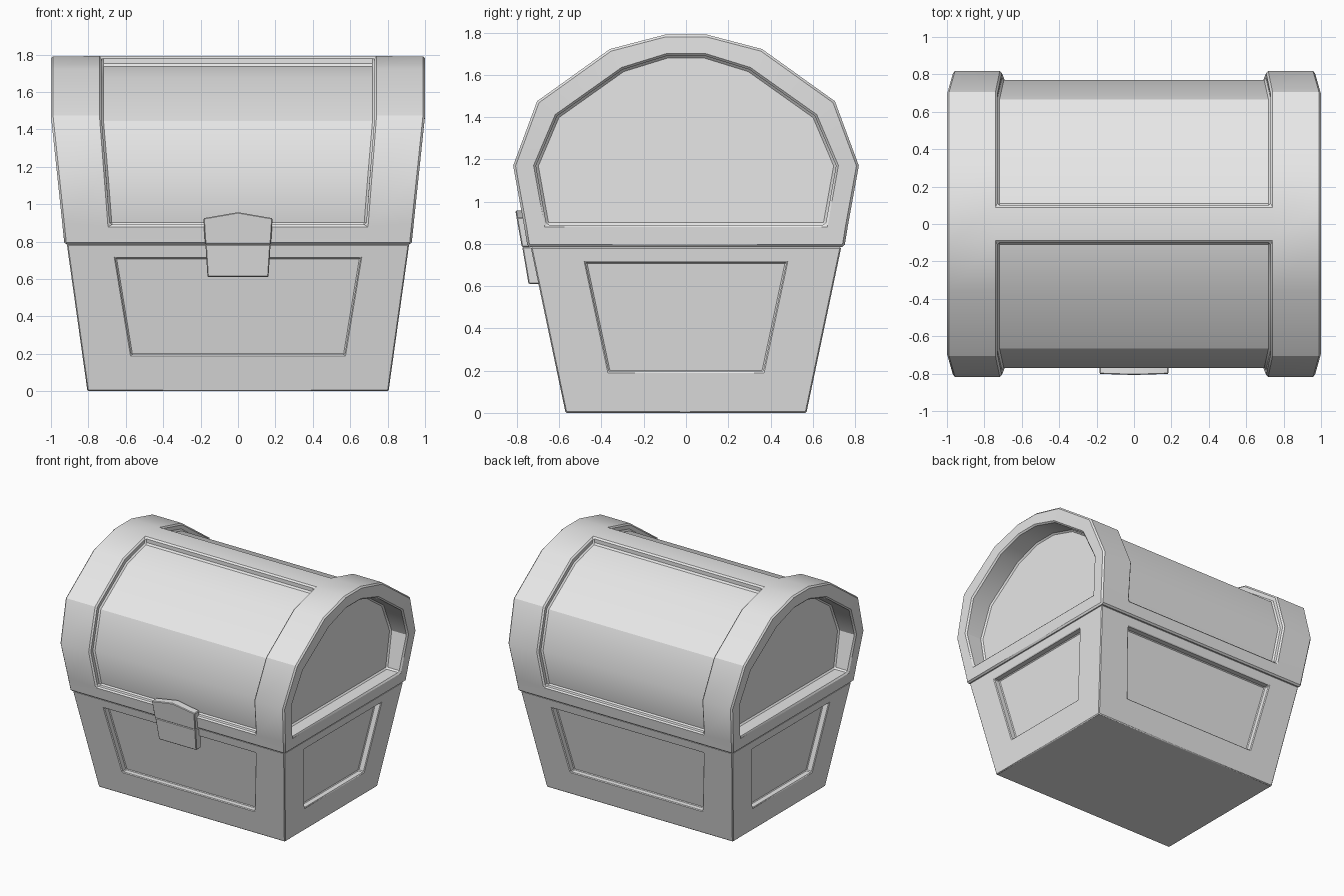
import bpy, bmesh, math

old = bpy.data.objects.get("Cube")
if old:
    bpy.data.objects.remove(old, do_unlink=True)

grey = bpy.data.materials.new("plain grey")
grey.use_nodes = True
grey.diffuse_color = (0.8, 0.8, 0.8, 1)
grey.node_tree.nodes["Principled BSDF"].inputs["Base Color"].default_value = (0.8, 0.8, 0.8, 1)


def recess(bm, faces, move):
    """Sink a group of faces: move() gives each vertex's sunken position."""
    group = set(faces)
    new = {v: bm.verts.new(move(v.co)) for v in {v for f in faces for v in f.verts}}
    rim = [e for e in {e for f in faces for e in f.edges}
           if sum(f in group for f in e.link_faces) == 1]
    for f in faces:
        bm.faces.new([new[v] for v in f.verts])
    for e in rim:
        a, b = e.verts
        bm.faces.new((a, b, new[b], new[a]))
    bmesh.ops.delete(bm, geom=faces, context='FACES')


def finish(bm, name, bevel):
    """Chamfer the hard edges, then make a smooth-by-angle object."""
    bmesh.ops.recalc_face_normals(bm, faces=bm.faces[:])
    hard = [e for e in bm.edges if e.is_manifold and e.calc_face_angle(0) > math.radians(40)]
    bmesh.ops.bevel(bm, geom=hard, offset=bevel, segments=1, affect='EDGES', clamp_overlap=True)
    mesh = bpy.data.meshes.new(name)
    bm.to_mesh(mesh)
    bm.free()
    mesh.materials.append(grey)
    ob = bpy.data.objects.new(name, mesh)
    bpy.context.collection.objects.link(ob)
    bpy.ops.object.select_all(action='DESELECT')
    ob.select_set(True)
    bpy.context.view_layer.objects.active = ob
    bpy.ops.object.shade_smooth_by_angle(angle=math.radians(32))
    return ob


# ---- Base: tapered box with a sunken panel on each side
SEAM = 0.785


def base_x(z):
    return 0.805 + 0.11 * z / SEAM


def base_y(z):
    return 0.57 + 0.165 * z / SEAM


bm = bmesh.new()
ring = [(-1, -1), (1, -1), (1, 1), (-1, 1)]
low = [bm.verts.new((sx * base_x(0), sy * base_y(0), 0)) for sx, sy in ring]
top = [bm.verts.new((sx * base_x(SEAM), sy * base_y(SEAM), SEAM)) for sx, sy in ring]
bm.faces.new(low)
bm.faces.new(top)
panels = []
for i in range(4):
    j = (i + 1) % 4
    outer = [low[i], low[j], top[j], top[i]]
    sx, sy = ring[i][0] + ring[j][0], ring[i][1] + ring[j][1]
    inner = []
    for v, z, wide, narrow in zip(outer, (0.195, 0.195, 0.712, 0.712),
                                  (0.57, 0.57, 0.655, 0.655), (0.365, 0.365, 0.475, 0.475)):
        if sy:
            p = (math.copysign(wide, v.co.x), math.copysign(base_y(z), sy), z)
        else:
            p = (math.copysign(base_x(z), sx), math.copysign(narrow, v.co.y), z)
        inner.append(bm.verts.new(p))
    for k in range(4):
        m = (k + 1) % 4
        bm.faces.new((outer[k], outer[m], inner[m], inner[k]))
    panels.append((bm.faces.new(inner), sx / 2, sy / 2))
for face, dx, dy in panels:
    recess(bm, [face], lambda c: (c.x - 0.05 * dx, c.y - 0.05 * dy, c.z))
finish(bm, "chest_base", 0.006)

# ---- Lid: arched shell, sunken front and back panels, deep end recesses
half = [(0.75, SEAM), (0.767, 0.89), (0.818, 1.17), (0.705, 1.475), (0.36, 1.722), (0.1, 1.79)]
sunk = [None, (0.718, 0.89), (0.77, 1.17), (0.665, 1.445), (0.337, 1.675), (0.1, 1.74)]
end = [(0.66, 0.89), (0.71, 1.17), (0.61, 1.405), (0.30, 1.625), (0.09, 1.69)]


def arch(points):
    return [(-y, z) for y, z in points] + [(y, z) for y, z in reversed(points)]


def end_x(z):
    return 0.928 + 0.072 * min(1, (z - SEAM) / 0.69)


def rim_x(z):
    return 0.685 + 0.045 * min(1, (z - 0.89) / 0.585)


bm = bmesh.new()
profile = arch(half)
n = len(profile)
cols = [[bm.verts.new((s * fx(z), y, z)) for y, z in profile]
        for s, fx in ((-1, end_x), (-1, rim_x), (1, rim_x), (1, end_x))]
front, back = [], []
for c in range(3):
    for i in range(n - 1):
        f = bm.faces.new((cols[c][i], cols[c + 1][i], cols[c + 1][i + 1], cols[c][i + 1]))
        if c == 1 and 1 <= i <= 4:
            front.append(f)
        elif c == 1 and 6 <= i <= 9:
            back.append(f)
# underside
bm.faces.new([c[0] for c in cols] + [c[-1] for c in reversed(cols)])
# arched end frames
ends = []
for s, col in ((-1, cols[0]), (1, cols[3])):
    inner = [bm.verts.new((s * end_x(z), y, z)) for y, z in arch(end)]
    m = len(inner)
    for i in range(m - 1):
        bm.faces.new((col[i + 1], col[i + 2], inner[i + 1], inner[i]))
    bm.faces.new((col[0], col[1], inner[0], inner[-1], col[n - 2], col[n - 1]))
    ends.append((bm.faces.new(inner), s))


def sink_panel(c):
    k = min(range(1, 6), key=lambda i: abs(half[i][1] - c.z))
    return (c.x, math.copysign(sunk[k][0], c.y), sunk[k][1])


recess(bm, front, sink_panel)
recess(bm, back, sink_panel)
for face, s in ends:
    recess(bm, [face], lambda c: (s * 0.82, c.y, c.z))
finish(bm, "chest_lid", 0.011)


# ---- Latch: pointed hasp on the lid and a plate on the base
def plate(name, outline, front_y, back_y):
    bm = bmesh.new()
    f = [bm.verts.new((x, front_y(z), z)) for x, z in outline]
    b = [bm.verts.new((x, back_y, z)) for x, z in outline]
    bm.faces.new(f)
    bm.faces.new(b)
    for i in range(len(f)):
        j = (i + 1) % len(f)
        bm.faces.new((f[i], f[j], b[j], b[i]))
    return finish(bm, name, 0.005)


plate("latch_hasp", [(-0.176, SEAM), (0.176, SEAM), (0.185, 0.925), (0, 0.957), (-0.185, 0.925)],
      lambda z: -0.777 - 0.18 * (z - SEAM), -0.74)
plate("latch_plate", [(-0.163, 0.61), (0.163, 0.61), (0.174, SEAM), (-0.174, SEAM)],
      lambda z: -0.775 + 0.17 * (SEAM - z), -0.69)
